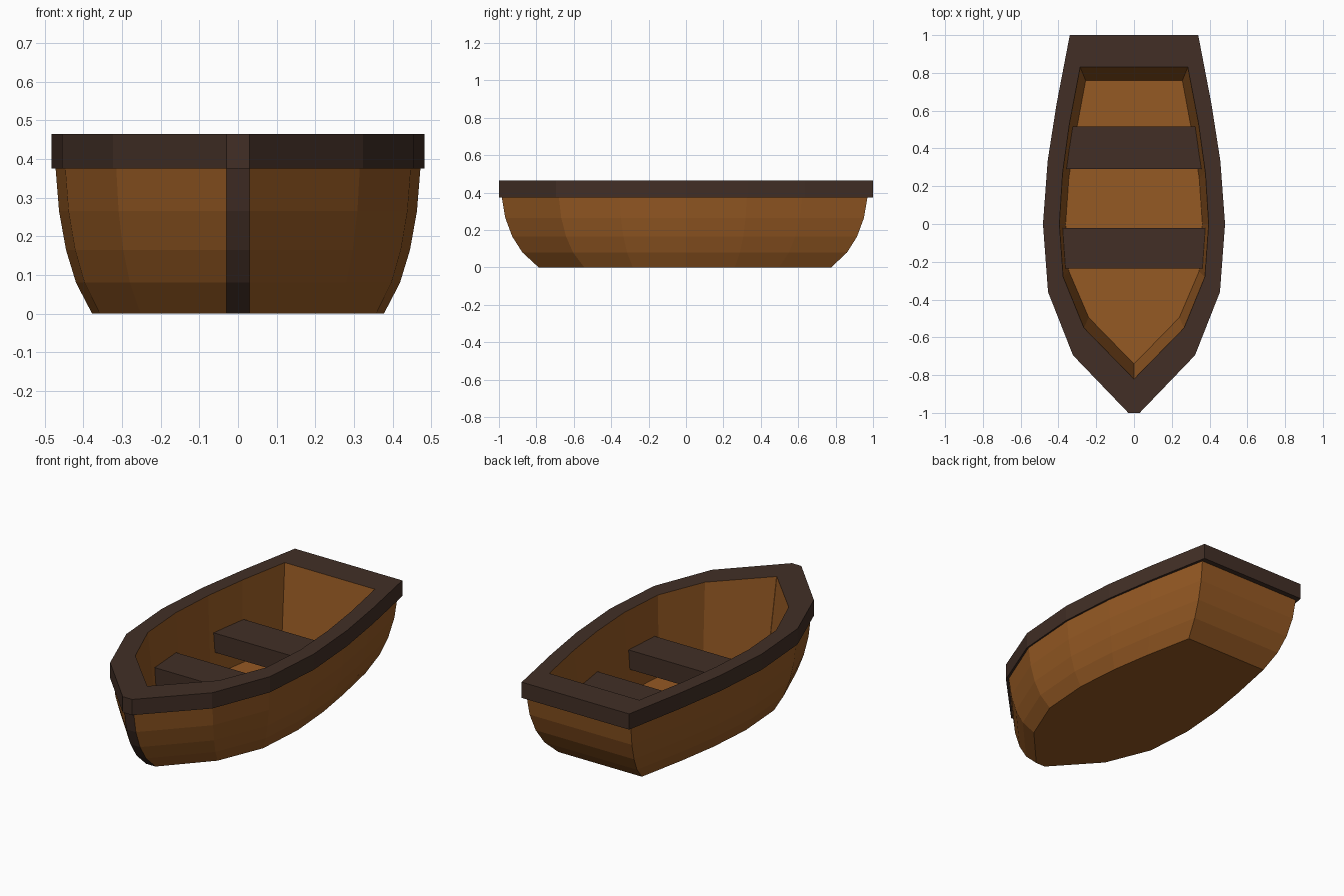
import bpy, bmesh

cube = bpy.data.objects.get("Cube")
if cube:
    bpy.data.objects.remove(cube, do_unlink=True)


def material(name, colour):
    m = bpy.data.materials.new(name)
    m.use_nodes = True
    m.diffuse_color = (*colour, 1)
    m.node_tree.nodes["Principled BSDF"].inputs["Base Color"].default_value = (*colour, 1)
    return m


WOOD = material("warm brown wood", (0.30, 0.10, 0.017))
DARK = material("dark brown wood", (0.054, 0.028, 0.019))


def ring(half, z, scale=1.0):
    """Mirror a bow-to-stern half outline into a closed ring."""
    left = [(x * scale, y * scale, z) for x, y in half]
    return left + [(-x, y, z) for x, y, z in reversed(left)]


def loft(name, rings, mats, caps=True):
    """Skin rings; cap both ends, or join the last ring to the first."""
    bm = bmesh.new()
    loops = [[bm.verts.new(p) for p in r] for r in rings]
    n = len(loops[0])
    pairs = list(zip(loops, loops[1:]))
    if caps:
        bm.faces.new(loops[0])
        bm.faces.new(loops[-1])
    else:
        pairs.append((loops[-1], loops[0]))
    for a, b in pairs:
        for i in range(n):
            j = (i + 1) % n
            bm.faces.new((a[i], a[j], b[j], b[i]))
    bmesh.ops.recalc_face_normals(bm, faces=bm.faces)
    mesh = bpy.data.meshes.new(name)
    bm.to_mesh(mesh)
    bm.free()
    for m in mats:
        mesh.materials.append(m)
    obj = bpy.data.objects.new(name, mesh)
    bpy.context.collection.objects.link(obj)
    return obj


# Half outlines, bow to stern
hull_line = [(.03, -.985), (.315, -.68), (.447, -.355), (.472, 0),
             (.447, .325), (.40, .62), (.33, .97)]
rim_outer = [(.03, -1), (.323, -.695), (.455, -.36), (.482, 0),
             (.457, .335), (.41, .635), (.34, 1)]
rim_inner = [(.001, -.82), (.265, -.55), (.375, -.28), (.395, 0),
             (.378, .27), (.342, .53), (.285, .83)]
floor_line = [(.001, -.74), (.24, -.495), (.345, -.25), (.362, 0),
              (.345, .245), (.308, .48), (.256, .76)]
RIM_LOW, RIM_TOP, FLOOR = .375, .465, .02

# Hull: rounded outer planking, then down the inner walls to the floor
rings = []
for z, s in [(0, .80), (.08, .888), (.165, .943), (.265, .981), (RIM_LOW, 1)]:
    r = ring(hull_line, z, s)
    r[0] = (.03, r[0][1], z)
    r[-1] = (-.03, r[-1][1], z)
    rings.append(r)
rings += [ring(rim_inner, RIM_TOP), ring(floor_line, FLOOR)]
hull = loft("hull", rings, [WOOD, DARK])

# Dark stem strip on the narrow bow faces of the outer planking
for f in hull.data.polygons:
    if f.center.y < -.75 and abs(f.center.x) < .01 and f.normal.y < -.5:
        f.material_index = 1

# Gunwale: wide rim overhanging the planking
loft("gunwale", [ring(rim_inner, RIM_TOP), ring(rim_outer, RIM_TOP),
                 ring(rim_outer, RIM_LOW), ring(hull_line, RIM_LOW)],
     [DARK], caps=False)

# Bench seats, tapered to meet the walls
for name, front, back in [("front_seat", (.378, -.235), (.386, -.02)),
                          ("rear_seat", (.363, .29), (.333, .515))]:
    loft(name, [ring([front, back], .14), ring([front, back], .25)], [DARK])
